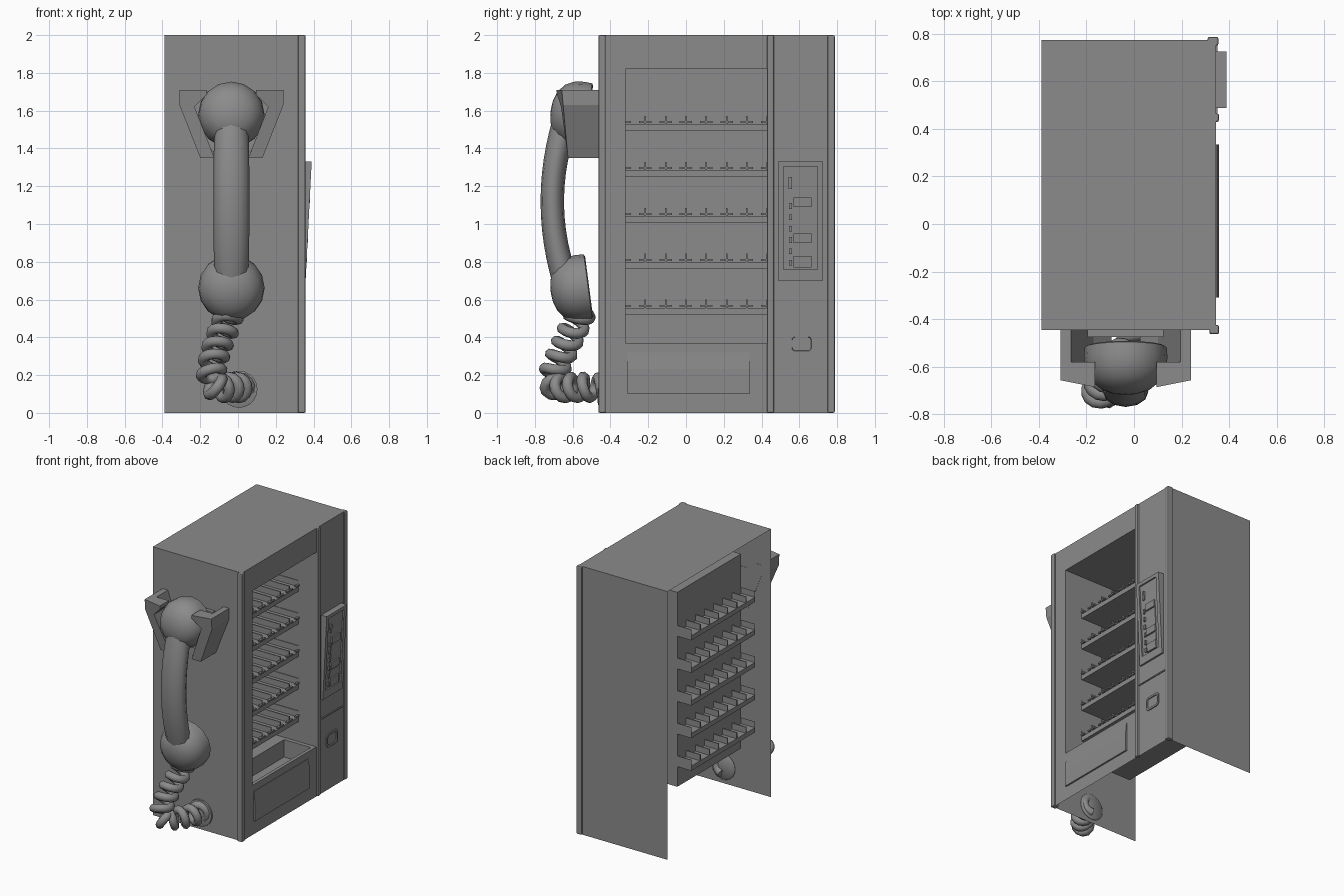
import bpy, bmesh, math
from mathutils import Vector

if "Cube" in bpy.data.objects:
    bpy.data.objects.remove(bpy.data.objects["Cube"])

GREY = bpy.data.materials.new("dark_grey")
GREY.diffuse_color = (0.26, 0.26, 0.26, 1)
GREY.use_nodes = True
GREY.node_tree.nodes["Principled BSDF"].inputs["Base Color"].default_value = GREY.diffuse_color

def make(name, verts, faces, smooth=False, normals=True):
    me = bpy.data.meshes.new(name)
    me.from_pydata(verts, [], faces)
    me.materials.append(GREY)
    if normals:
        bm = bmesh.new(); bm.from_mesh(me)
        bmesh.ops.recalc_face_normals(bm, faces=bm.faces)
        bm.to_mesh(me); bm.free()
    ob = bpy.data.objects.new(name, me)
    bpy.context.collection.objects.link(ob)
    if smooth:
        bpy.ops.object.select_all(action='DESELECT')
        bpy.context.view_layer.objects.active = ob
        ob.select_set(True)
        bpy.ops.object.shade_smooth_by_angle(angle=math.radians(50))
    return ob

CUBE = [(0, 1, 3, 2), (4, 6, 7, 5), (0, 4, 5, 1), (2, 3, 7, 6), (0, 2, 6, 4), (1, 5, 7, 3)]

def boxes(name, items, bevel=0):
    """One object from a list of (x0,x1,y0,y1,z0,z1)."""
    v, f = [], []
    for x0, x1, y0, y1, z0, z1 in items:
        n = len(v)
        v += [(x, y, z) for x in (x0, x1) for y in (y0, y1) for z in (z0, z1)]
        f += [tuple(i + n for i in q) for q in CUBE]
    ob = make(name, v, f)
    if bevel:
        m = ob.modifiers.new("bevel", 'BEVEL'); m.width = bevel; m.segments = 2
    return ob

def quads(name, items):
    """Thin sheet panels: each item has one zero-thickness axis."""
    v, f = [], []
    for x0, x1, y0, y1, z0, z1 in items:
        n = len(v)
        if x0 == x1:
            v += [(x0, y0, z0), (x0, y1, z0), (x0, y1, z1), (x0, y0, z1)]
        elif y0 == y1:
            v += [(x0, y0, z0), (x1, y0, z0), (x1, y0, z1), (x0, y0, z1)]
        else:
            v += [(x0, y0, z0), (x1, y0, z0), (x1, y1, z0), (x0, y1, z0)]
        f.append((n, n + 1, n + 2, n + 3))
    return make(name, v, f, normals=False)

def loft(name, rings, smooth=True, cap=True):
    """Skin a list of equal-length closed rings."""
    n = len(rings[0])
    v = [p for r in rings for p in r]
    f = [(a * n + i, a * n + (i + 1) % n, (a + 1) * n + (i + 1) % n, (a + 1) * n + i)
         for a in range(len(rings) - 1) for i in range(n)]
    if cap:
        f += [tuple(range(n)), tuple(range(len(v) - n, len(v)))]
    return make(name, v, f, smooth)

XB, XF, Y0, Y1 = -0.39, 0.345, -0.447, 0.775      # cabinet limits
WY0, WY1, WZ0, WZ1, CB = -0.32, 0.43, 0.37, 1.82, -0.23   # window and compartment

# Cabinet shell: open at the bottom and on the far side
quads("cabinet_shell", [(XB, XF, Y0, Y0, 0, 2), (XB, XF, Y1, Y1, 0, 2), (XB, XF, Y0, Y1, 2, 2)])
quads("door_face", [(XF, XF, Y0, WY0, 0, 2), (XF, XF, WY1, Y1, 0, 2),
                    (XF, XF, WY0, WY1, WZ1, 2), (XF, XF, WY0, WY1, 0, WZ0)])
# Display compartment with drop hopper in the floor
HX0, HX1, HY0, HY1, HZ = 0.1, 0.32, -0.3, 0.4, 0.24
quads("compartment", [(CB, CB, WY0, WY1, WZ0, WZ1), (CB, XF, WY0, WY0, WZ0, WZ1),
                      (CB, XF, WY1, WY1, WZ0, WZ1), (CB, XF, WY0, WY1, WZ1, WZ1),
                      (CB, HX0, WY0, WY1, WZ0, WZ0), (HX1, XF, WY0, WY1, WZ0, WZ0),
                      (HX0, HX1, WY0, HY0, WZ0, WZ0), (HX0, HX1, HY1, WY1, WZ0, WZ0)])
quads("hopper", [(HX0, HX0, HY0, HY1, HZ, WZ0), (HX1, HX1, HY0, HY1, HZ, WZ0),
                 (HX0, HX1, HY0, HY0, HZ, WZ0), (HX0, HX1, HY1, HY1, HZ, WZ0),
                 (HX0, HX1, HY0, HY1, HZ, HZ)])

# Vertical trims and the control column split
boxes("vertical_trims", [(0.317, 0.358, -0.464, -0.425, 0, 2), (0.33, 0.358, 0.43, 0.465, 0, 2),
                         (0.31, 0.355, 0.75, 0.788, 0, 2)], 0.008)
boxes("column_split", [(0.34, 0.352, 0.465, 0.75, 0.553, 0.562)])

# Five trays, each with eight dividers
for r in range(5):
    z = 0.52 + 0.243 * r
    parts = [(-0.345, 0.2, WY0, WY1, z, z + 0.035)]
    for i in range(8):
        y = -0.323 + 0.1075 * i
        lo, hi = max(y - 0.004, WY0), min(y + 0.004, WY1)
        parts.append((-0.345, 0.2, lo, hi, z + 0.035, z + 0.08))
        parts.append((0.19, 0.206, max(y - 0.033, WY0), min(y + 0.033, WY1), z + 0.042, z + 0.052))
    boxes("tray_%d" % (r + 1), parts)

# Delivery flap, upper part leaning inwards
prof = [(0.34, 0.1), (0.357, 0.1), (0.357, 0.23), (0.349, 0.32), (0.34, 0.32)]
loft("delivery_flap", [[(x, y, z) for x, z in prof] for y in (-0.31, 0.335)], False)

# Control panel: slanted wedge with frame, slot and keys
def px(z):
    return 0.358 + 0.032 * (z - 0.70) / 0.63
def wedge(name, items):
    v, f = [], []
    for y0, y1, z0, z1, h in items:
        n = len(v)
        v += [(x, y, z) for x in (0, 1) for y in (y0, y1) for z in (z0, z1)]
        for k in range(n, n + 8):
            x, y, z = v[k]
            v[k] = (px(z) + h if x else 0.34, y, z)
        f += [tuple(i + n for i in q) for q in CUBE]
    return make(name, v, f)
wedge("control_panel", [(0.488, 0.725, 0.70, 1.33, -0.011)])
wedge("control_panel_frame", [(0.488, 0.515, 0.70, 1.33, 0), (0.695, 0.725, 0.70, 1.33, 0),
                              (0.515, 0.695, 0.70, 0.76, 0), (0.515, 0.695, 1.305, 1.33, 0)])
wedge("coin_slot", [(0.543, 0.562, 1.185, 1.25, 0.0)])
wedge("keypad", [(0.57, 0.665, 0.77, 0.83, 0.001), (0.57, 0.665, 0.835, 0.89, -0.006),
                 (0.57, 0.665, 0.90, 0.95, 0.001), (0.57, 0.665, 0.955, 1.085, -0.006),
                 (0.57, 0.665, 1.09, 1.14, 0.001)]
      + [(0.545, 0.56, 0.78 + 0.06 * i, 0.81 + 0.06 * i, 0) for i in range(6)])

# Coin return: rounded rectangular rim
def rrect(x, hy, hz, r):
    pts = []
    for sy, sz, a0 in ((1, 1, 0), (-1, 1, 90), (-1, -1, 180), (1, -1, 270)):
        for k in range(4):
            a = math.radians(a0 + 30 * k)
            pts.append((x, 0.612 + sy * (hy - r) + r * math.cos(a), 0.365 + sz * (hz - r) + r * math.sin(a)))
    return pts
loft("coin_return", [rrect(0.34, 0.066, 0.052, 0.025), rrect(0.352, 0.066, 0.052, 0.025),
                     rrect(0.352, 0.052, 0.038, 0.018), rrect(0.346, 0.05, 0.036, 0.018)], False)

# Handset: two domed ends and a curved grip
PX, MID = -0.035, 1.12
dome = [(0.14, 0.012), (0.16, 0.0), (0.173, 0.006), (0.176, 0.05), (0.17, 0.1),
        (0.147, 0.148), (0.105, 0.183), (0.055, 0.2), (0.012, 0.205)]
for name, s in (("earpiece", 1), ("mouthpiece", -1)):
    c = Vector((PX, -0.513, MID + s * 0.452))
    n = Vector((0, 0.99, -s * 0.13)).normalized()
    u = Vector((1, 0, 0)); w = n.cross(u)
    loft(name, [[c - n * d + (u * math.cos(2 * math.pi * i / 16) + w * math.sin(2 * math.pi * i / 16)) * r
                 for i in range(16)] for r, d in dome])
grip = []
for k in range(13):
    t = -1 + k / 6
    z = MID + 0.45 * t
    y = -0.708 + 0.08 * t * t
    hx, hy = 0.095 - 0.012 * t ** 4, 0.062 + 0.012 * t * t
    grip.append([(PX + hx * math.cos(2 * math.pi * i / 12), y + hy * math.sin(2 * math.pi * i / 12), z)
                 for i in range(12)])
loft("handset_grip", grip)

# Cradle: mirrored arms with front hooks that stop short of the earpiece
wall = [(0.275, 1.71), (0.275, 1.63), (0.165, 1.35), (0.06, 1.35), (0.135, 1.42), (0.23, 1.71)]
hook = [(0.275, 1.71), (0.275, 1.63), (0.165, 1.35), (0.09, 1.35), (0.195, 1.62), (0.13, 1.685), (0.13, 1.71)]
for side, s in (("left", -1), ("right", 1)):
    loft("cradle_arm_" + side, [[(PX + s * x, y, z) for x, z in wall] for y in (-0.445, -0.58)], False)
    tip = [(PX + s * x, -0.625 - 0.09 * (z - 1.35) - 0.2 * (0.275 - x) * (z - 1.35) / 0.36, z) for x, z in hook]
    loft("cradle_hook_" + side, [[(PX + s * x, -0.58, z) for x, z in hook], tip], False)
boxes("cradle_back", [(PX - 0.16, PX + 0.16, -0.475, -0.445, 1.35, 1.66)])

# Wall socket for the cord
loft("cord_socket", [[(0.005 + r * math.cos(2 * math.pi * i / 20), y, 0.125 + r * math.sin(2 * math.pi * i / 20))
                      for i in range(20)]
                     for r, y in ((0.085, -0.435), (0.098, -0.445), (0.098, -0.46), (0.07, -0.468))])

# Coiled cord: helix around a hanging path
P = [Vector(p) for p in ((-0.04, -0.54, 0.56), (-0.06, -0.58, 0.48), (-0.11, -0.64, 0.35), (-0.14, -0.70, 0.21),
                         (-0.12, -0.69, 0.14), (-0.05, -0.61, 0.135), (0.0, -0.52, 0.135), (0.01, -0.43, 0.13))]
def path(t):
    i = min(int(t), len(P) - 2); f = t - i
    a, b, c, d = P[max(i - 1, 0)], P[i], P[i + 1], P[min(i + 2, len(P) - 1)]
    return 0.5 * (2 * b + (c - a) * f + (2 * a - 5 * b + 4 * c - d) * f * f + (3 * b - a - 3 * c + d) * f ** 3)
fine = [path(7 * i / 400) for i in range(401)]
dist = [0.0]
for a, b in zip(fine, fine[1:]):
    dist.append(dist[-1] + (b - a).length)
TURNS = 10
pts = []
for k in range(TURNS * 14 + 1):
    target = dist[-1] * k / (TURNS * 14)
    i = min(range(401), key=lambda j: abs(dist[j] - target))
    tan = (fine[min(i + 4, 400)] - fine[max(i - 4, 0)]).normalized()
    n1 = tan.cross(Vector((1, 0, 0))).normalized()
    n2 = tan.cross(n1)
    ang = 2 * math.pi * k / 14
    pts.append(fine[i] + (n1 * math.cos(ang) + n2 * math.sin(ang)) * 0.055)
cu = bpy.data.curves.new("coiled_cord", 'CURVE')
cu.dimensions = '3D'; cu.bevel_depth = 0.029; cu.bevel_resolution = 2; cu.use_fill_caps = True
cu.materials.append(GREY)
sp = cu.splines.new('POLY')
sp.points.add(len(pts) - 1)
for q, p in zip(sp.points, pts):
    q.co = (*p, 1)
sp.use_smooth = True
bpy.context.collection.objects.link(bpy.data.objects.new("coiled_cord", cu))
